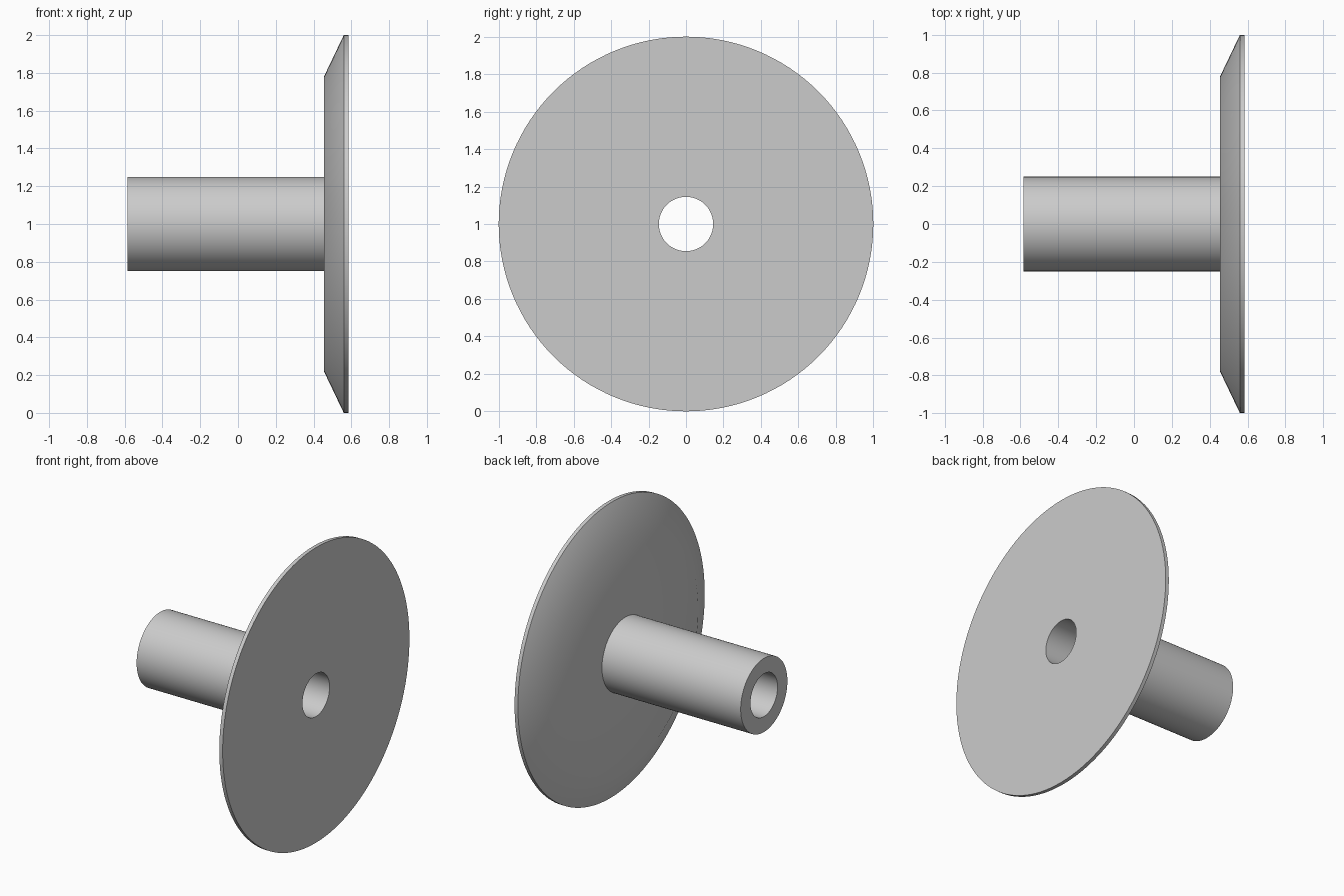
import bpy, bmesh, math
from mathutils import Matrix, Vector

cube = bpy.data.objects.get("Cube")
if cube:
    bpy.data.objects.remove(cube, do_unlink=True)

SEGMENTS = 128
AXIS_HEIGHT = 1.0
BORE, HUB, SHOULDER, RIM = 0.145, 0.25, 0.78, 1.0

# Plain grey finish
grey = bpy.data.materials.new("plain_grey")
grey.use_nodes = True
colour = (0.6, 0.6, 0.6, 1)
grey.diffuse_color = colour
grey.node_tree.nodes["Principled BSDF"].inputs["Base Color"].default_value = colour


def lathe(name, profile):
    """Revolve a closed (x, radius) profile around the x axis."""
    bm = bmesh.new()
    verts = [bm.verts.new((x, 0, r)) for x, r in profile]
    edges = [bm.edges.new((a, b)) for a, b in zip(verts, verts[1:] + verts[:1])]
    bmesh.ops.spin(bm, geom=verts + edges, cent=(0, 0, 0), axis=(1, 0, 0),
                   angle=math.tau, steps=SEGMENTS, use_merge=True)
    bmesh.ops.remove_doubles(bm, verts=bm.verts, dist=1e-5)
    bmesh.ops.recalc_face_normals(bm, faces=bm.faces)
    bmesh.ops.transform(bm, matrix=Matrix.Translation(Vector((0, 0, AXIS_HEIGHT))),
                        verts=bm.verts)
    mesh = bpy.data.meshes.new(name)
    bm.to_mesh(mesh)
    bm.free()
    mesh.materials.append(grey)
    obj = bpy.data.objects.new(name, mesh)
    bpy.context.collection.objects.link(obj)
    bpy.ops.object.select_all(action="DESELECT")
    obj.select_set(True)
    bpy.context.view_layer.objects.active = obj
    bpy.ops.object.shade_smooth_by_angle(angle=math.radians(30))
    return obj


# Tubular hub and bevelled flange in one continuous turning, bored through
lathe("flanged_hub", [
    (-0.585, BORE), (-0.585, HUB),
    (0.455, HUB), (0.455, SHOULDER),
    (0.56, RIM), (0.585, RIM), (0.585, BORE),
])
